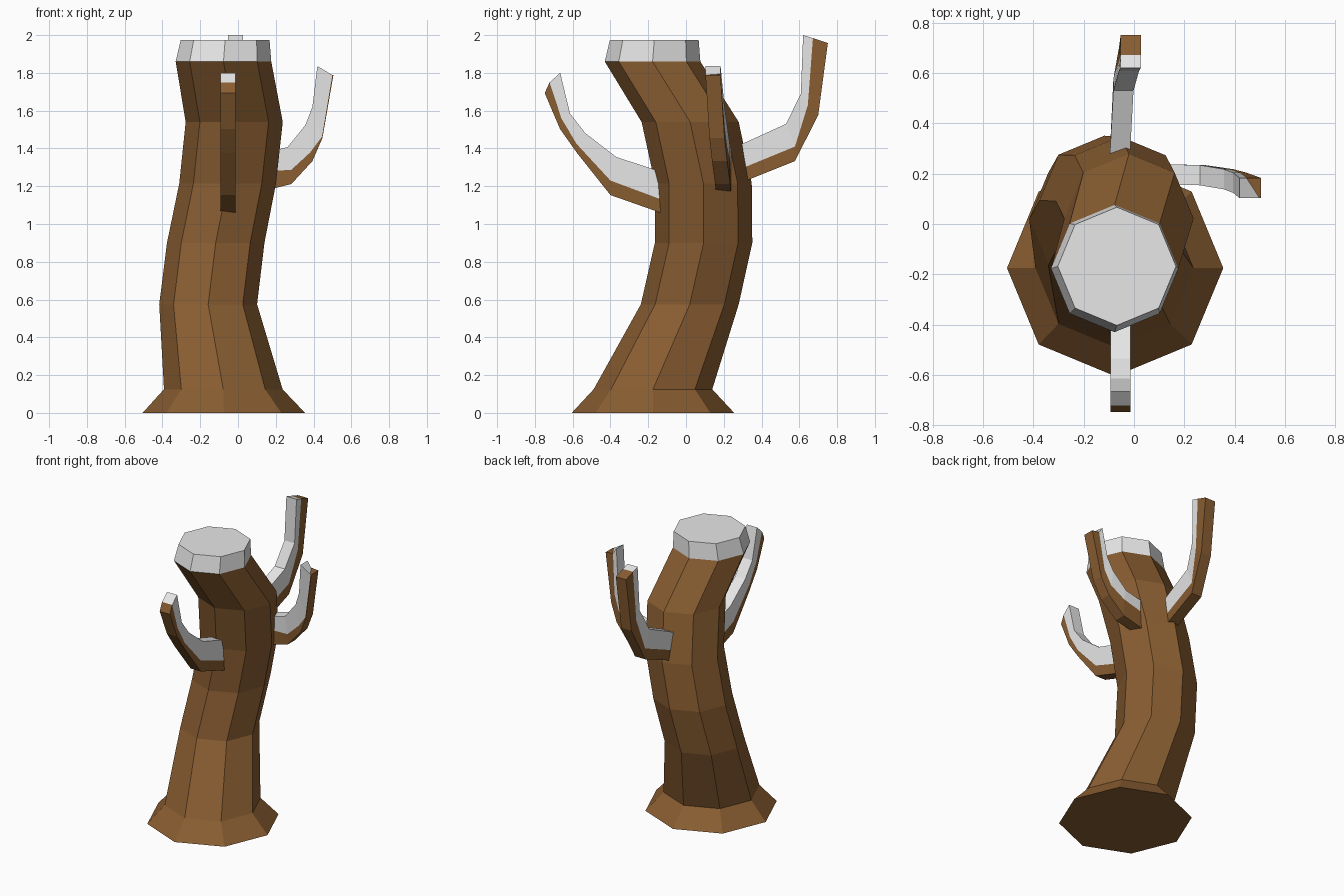
import bpy, bmesh, math
from mathutils import Vector

if "Cube" in bpy.data.objects:
    bpy.data.objects.remove(bpy.data.objects["Cube"])


def material(name, rgb):
    m = bpy.data.materials.new(name)
    m.diffuse_color = (*rgb, 1)
    m.use_nodes = True
    m.node_tree.nodes["Principled BSDF"].inputs["Base Color"].default_value = m.diffuse_color
    return m


BARK = material("bark_brown", (0.25, 0.11, 0.031))
SNOW = material("snow_white", (0.8, 0.8, 0.8))


def finish(bm, name):
    bmesh.ops.remove_doubles(bm, verts=bm.verts, dist=0.0005)
    bmesh.ops.recalc_face_normals(bm, faces=bm.faces)
    mesh = bpy.data.meshes.new(name)
    bm.to_mesh(mesh)
    bm.free()
    mesh.materials.append(BARK)
    mesh.materials.append(SNOW)
    bpy.context.collection.objects.link(bpy.data.objects.new(name, mesh))


# Trunk: octagonal rings (x, y, z, radius), snow on the last band and lid
trunk = [(-0.075, -0.175, 0, 0.43), (-0.078, -0.175, 0.125, 0.314),
         (-0.158, 0.02, 0.575, 0.259), (-0.118, 0.093, 0.90, 0.258),
         (-0.055, 0.092, 1.215, 0.256), (-0.02, 0.022, 1.54, 0.257),
         (-0.077, -0.177, 1.86, 0.253), (-0.068, -0.168, 1.975, 0.235)]
bm = bmesh.new()
rings = [[bm.verts.new((x + r * math.cos(k * math.pi / 4),
                        y + r * math.sin(k * math.pi / 4), z)) for k in range(8)]
         for x, y, z, r in trunk]
for i in range(len(rings) - 1):
    for k in range(8):
        n = (k + 1) % 8
        f = bm.faces.new((rings[i][k], rings[i][n], rings[i + 1][n], rings[i + 1][k]))
        f.material_index = int(i == len(rings) - 2)
bm.faces.new(rings[0])
bm.faces.new(rings[-1]).material_index = 1
finish(bm, "trunk")


# Branch: bark strip below, snow strip above.
# Ring = sideways centre, then (outward, height) of underside, snow line and top.
# near_side scales the snow line on the near side, ring by ring.
def branch(name, rows, to_world, width=0.08, near_side=None):
    bm = bmesh.new()
    near_side = near_side or [1] * len(rows)
    sections = []
    for (s, low, mid, top), k in zip(rows, near_side):
        a, b = s - width / 2, s + width / 2
        near_mid = Vector(low).lerp(Vector(mid), k)
        pts = [(a, low), (b, low), (b, mid), (b, top), (a, top), (a, near_mid)]
        sections.append([bm.verts.new(to_world(side, *p)) for side, p in pts])
    snow_sides = (2, 3, 4)
    for p, q in zip(sections, sections[1:]):
        for k in range(6):
            n = (k + 1) % 6
            f = bm.faces.new((p[k], p[n], q[n], q[k]))
            f.material_index = int(k in snow_sides)
    for end in (sections[0], sections[-1]):
        bm.faces.new((end[0], end[1], end[2], end[5]))
        bm.faces.new((end[5], end[2], end[3], end[4])).material_index = 1
    finish(bm, name)


branch("front_branch", [
    (-0.053, (0.05, 1.03), (0.05, 1.10), (0.05, 1.25)),
    (-0.053, (0.40, 1.153), (0.40, 1.23), (0.37, 1.355)),
    (-0.053, (0.577, 1.376), (0.58, 1.425), (0.534, 1.482)),
    (-0.053, (0.667, 1.503), (0.66, 1.56), (0.614, 1.585)),
    (-0.053, (0.748, 1.693), (0.722, 1.75), (0.666, 1.80)),
], lambda s, d, z: (s, -d, z))

branch("back_branch", [
    (-0.060, (0.20, 1.182), (0.20, 1.255), (0.20, 1.38)),
    (-0.042, (0.577, 1.333), (0.577, 1.41), (0.53, 1.53)),
    (-0.020, (0.70, 1.577), (0.645, 1.63), (0.608, 1.69)),
    (-0.013, (0.751, 1.958), (0.672, 1.984), (0.62, 2.0)),
], lambda s, d, z: (s, d, z))

branch("right_branch", [
    (0.198, (0.10, 1.165), (0.10, 1.28), (0.10, 1.365)),
    (0.194, (0.283, 1.212), (0.28, 1.335), (0.262, 1.407)),
    (0.178, (0.394, 1.333), (0.375, 1.41), (0.357, 1.524)),
    (0.164, (0.447, 1.455), (0.42, 1.52), (0.394, 1.62)),
    (0.143, (0.505, 1.788), (0.447, 1.794), (0.42, 1.836)),
], lambda s, d, z: (d, s, z), near_side=[1, 0.6, 0.6, 0.1, 0.1])
